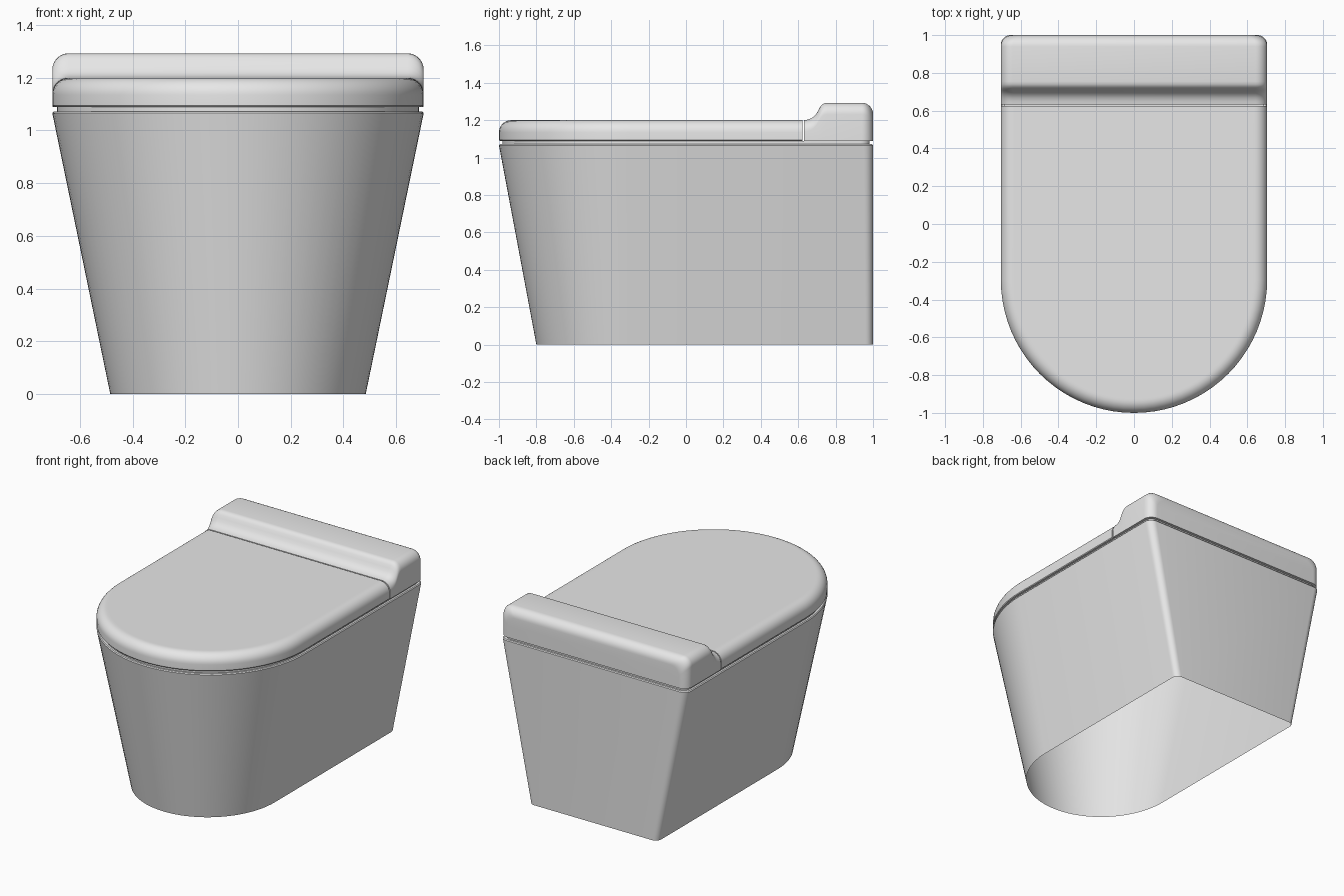
import bpy
import bmesh
from math import sin, cos, pi

if "Cube" in bpy.data.objects:
    bpy.data.objects.remove(bpy.data.objects["Cube"], do_unlink=True)

# Single ceramic colour
COLOUR = (0.8, 0.8, 0.8, 1.0)
ceramic = bpy.data.materials.new("ceramic_grey")
ceramic.use_nodes = True
ceramic.diffuse_color = COLOUR
ceramic.node_tree.nodes["Principled BSDF"].inputs["Base Color"].default_value = COLOUR

HALF = 0.705       # half width at the rim
CENTRE = -0.295    # y where the round front begins
SEAT_Z = 1.09      # underside of the lid and rear cover


def d_ring(half, front, back, z, radius=0.0, steps=0):
    """D-shaped outline: round front, straight sides, rounded back corners."""
    pts = []
    for i in range(41):
        a = pi + pi * i / 40
        pts.append((half * cos(a), CENTRE + (CENTRE - front) * sin(a), z))
    corner = []
    for i in range(steps + 1):
        a = pi / 2 * i / max(steps, 1)
        corner.append((half - radius + radius * cos(a),
                       back - radius + radius * sin(a), z))
    return pts + corner + [(-x, y, z) for x, y, z in reversed(corner)]


def loft(name, rings, cap_start=True, cap_end=True):
    """Skin a list of matching closed rings into one object."""
    bm = bmesh.new()
    rows = [[bm.verts.new(p) for p in ring] for ring in rings]
    n = len(rows[0])
    for low, high in zip(rows, rows[1:]):
        for i in range(n):
            j = (i + 1) % n
            bm.faces.new((low[i], low[j], high[j], high[i]))
    if cap_start:
        bm.faces.new(rows[0][::-1])
    if cap_end:
        bm.faces.new(rows[-1])
    bmesh.ops.recalc_face_normals(bm, faces=bm.faces)
    mesh = bpy.data.meshes.new(name)
    bm.to_mesh(mesh)
    bm.free()
    mesh.materials.append(ceramic)
    obj = bpy.data.objects.new(name, mesh)
    bpy.context.collection.objects.link(obj)
    bpy.ops.object.select_all(action="DESELECT")
    obj.select_set(True)
    bpy.context.view_layer.objects.active = obj
    bpy.ops.object.shade_smooth_by_angle(angle=pi / 6)
    return obj


# Tapered bowl shell, open underneath, with a recessed neck below the lid
def rim_ring(inset, z):
    return d_ring(HALF - inset, -1 + inset, 1 - inset, z, 0.05, 6)


loft("bowl_body", [
    d_ring(0.485, -0.8, 1, 0, 0.04, 6),
    rim_ring(0, 1.066),
    rim_ring(0.005, 1.072),
    rim_ring(0.018, 1.072),
    rim_ring(0.018, SEAT_Z),
], cap_start=False)

# Lid with a rounded upper edge and a square back end
LID_TOP, LID_R, LID_BACK = 1.2, 0.065, 0.624
lid_rings = [d_ring(HALF - 0.004, -0.996, LID_BACK, SEAT_Z),
             d_ring(HALF, -1, LID_BACK, SEAT_Z + 0.005)]
for i in range(9):
    a = pi / 2 * i / 8
    inset = LID_R * (1 - cos(a))
    lid_rings.append(d_ring(HALF - inset, -1 + inset, LID_BACK,
                            LID_TOP - LID_R + LID_R * sin(a)))
lid_rings.append(d_ring(HALF - 0.075, -0.925, LID_BACK, LID_TOP))
loft("lid", lid_rings)


# Rear cover: round-shouldered sections swept from the lid seam to the back
def cover_section(y, half, top, radius=0.062):
    side = [(half, y, SEAT_Z)]
    for i in range(9):
        a = pi / 2 * i / 8
        side.append((half - radius + radius * cos(a), y,
                     top - radius + radius * sin(a)))
    return side + [(-x, y, z) for x, y, z in reversed(side)]


COVER_TOP, BACK_R = 1.293, 0.06
stations = [(0.632, 1.2), (0.65, 1.203), (0.668, 1.209), (0.684, 1.22),
            (0.697, 1.235), (0.708, 1.254), (0.718, 1.272), (0.728, 1.284),
            (0.74, 1.291), (0.755, COVER_TOP)]
sections = [cover_section(y, HALF, top) for y, top in stations]
for i in range(9):
    a = pi / 2 * i / 8
    drop = BACK_R * (1 - cos(a))
    sections.append(cover_section(1 - BACK_R + BACK_R * sin(a),
                                  HALF - drop, COVER_TOP - drop))
loft("rear_cover", sections)
